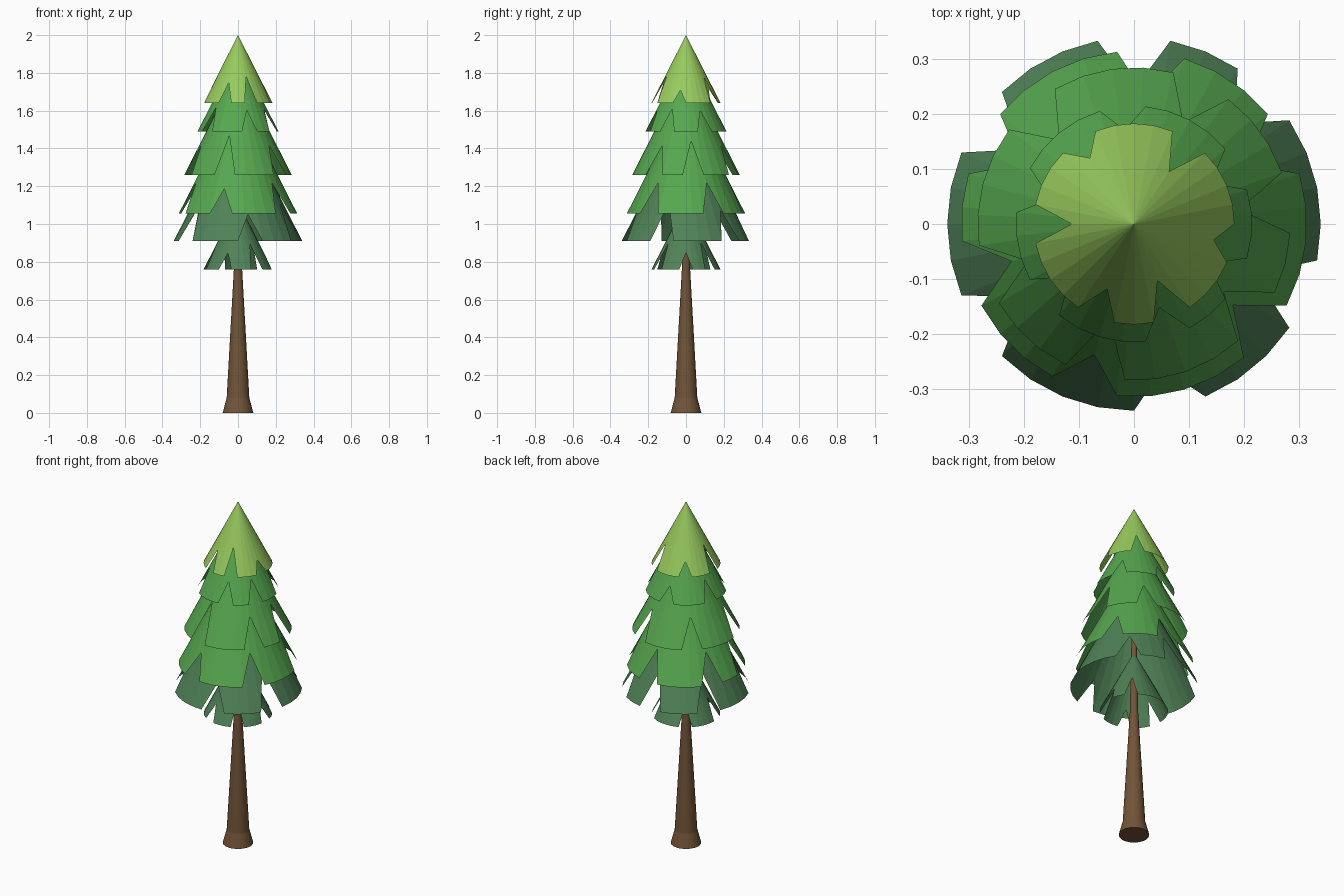
import bpy, bmesh, math

if "Cube" in bpy.data.objects:
    bpy.data.objects.remove(bpy.data.objects["Cube"])

SIDES = 32  # every tier and the trunk use the same number of sides


def material(name, rgb):
    m = bpy.data.materials.new(name)
    lin = [((c / 255 + 0.055) / 1.055) ** 2.4 for c in rgb]
    m.diffuse_color = (*lin, 1)
    m.use_nodes = True
    m.node_tree.nodes["Principled BSDF"].inputs["Base Color"].default_value = m.diffuse_color
    return m


lime = material("lime_green", (152, 203, 94))
green = material("leaf_green", (86, 167, 79))
teal = material("blue_green", (80, 130, 87))
bark = material("bark_brown", (114, 84, 56))


def finish(name, bm, mat):
    me = bpy.data.meshes.new(name)
    bm.to_mesh(me)
    bm.free()
    me.materials.append(mat)
    bpy.context.collection.objects.link(bpy.data.objects.new(name, me))


def tier(name, mat, rim_z, radius, offset, notches):
    """Open cone; each notch slides one rim point up towards the tip."""
    bm = bmesh.new()
    slope = 1.97
    tip = bm.verts.new((0, 0, rim_z + slope * radius))
    cut = {k % SIDES: f for k, f in notches.items()}
    ring = []
    for i in range(SIDES):
        a = (i + offset) * 2 * math.pi / SIDES
        r = radius * cut.get(i, 1)
        ring.append(bm.verts.new((r * math.cos(a), r * math.sin(a),
                                  rim_z + slope * (radius - r))))
    for i in range(SIDES):
        bm.faces.new((tip, ring[i], ring[(i + 1) % SIDES]))
    finish(name, bm, mat)


# Foliage tiers from top to bottom: notch position -> remaining radius
tier("foliage_top", lime, 1.64, 0.183, 0,
     {16: .62, 11: .79, 5: .63, -1: .81, -6: .61, -10: .70})
tier("foliage_second", green, 1.49, 0.215, 0.5,
     {8: .80, 2: .74, -3: .72, -7: .74, -13: .70, 14: .74})
tier("foliage_third", green, 1.26, 0.285, 0.7,
     {11: .72, 5: .72, 0: .68, -4: .72, -10: .63, -15: .72})
tier("foliage_fourth", green, 1.055, 0.315, 0.5,
     {13: .74, 7: .74, 2: .74, -4: .74, -10: .79, -15: .74})
tier("foliage_fifth", teal, 0.91, 0.34, 0,
     {8: .72, 4: .76, -2: .70, -7: .79, -13: .70, 13: .72})
tier("foliage_bottom", teal, 0.76, 0.182, 0,
     {11: .70, 4: .61, 0: .75, -5: .63, -10: .76, -15: .68})

# Trunk: flared foot and long taper running up inside the foliage
bm = bmesh.new()
rings = []
for r, z in [(.081, 0), (.06, .08), (.022, .76), (.010, 1.4)]:
    rings.append([bm.verts.new((r * math.cos(2 * math.pi * i / SIDES),
                                r * math.sin(2 * math.pi * i / SIDES), z))
                  for i in range(SIDES)])
for low, high in zip(rings, rings[1:]):
    for i in range(SIDES):
        j = (i + 1) % SIDES
        bm.faces.new((low[i], low[j], high[j], high[i]))
bm.faces.new(rings[0][::-1])
bm.faces.new(rings[-1])
finish("trunk", bm, bark)
